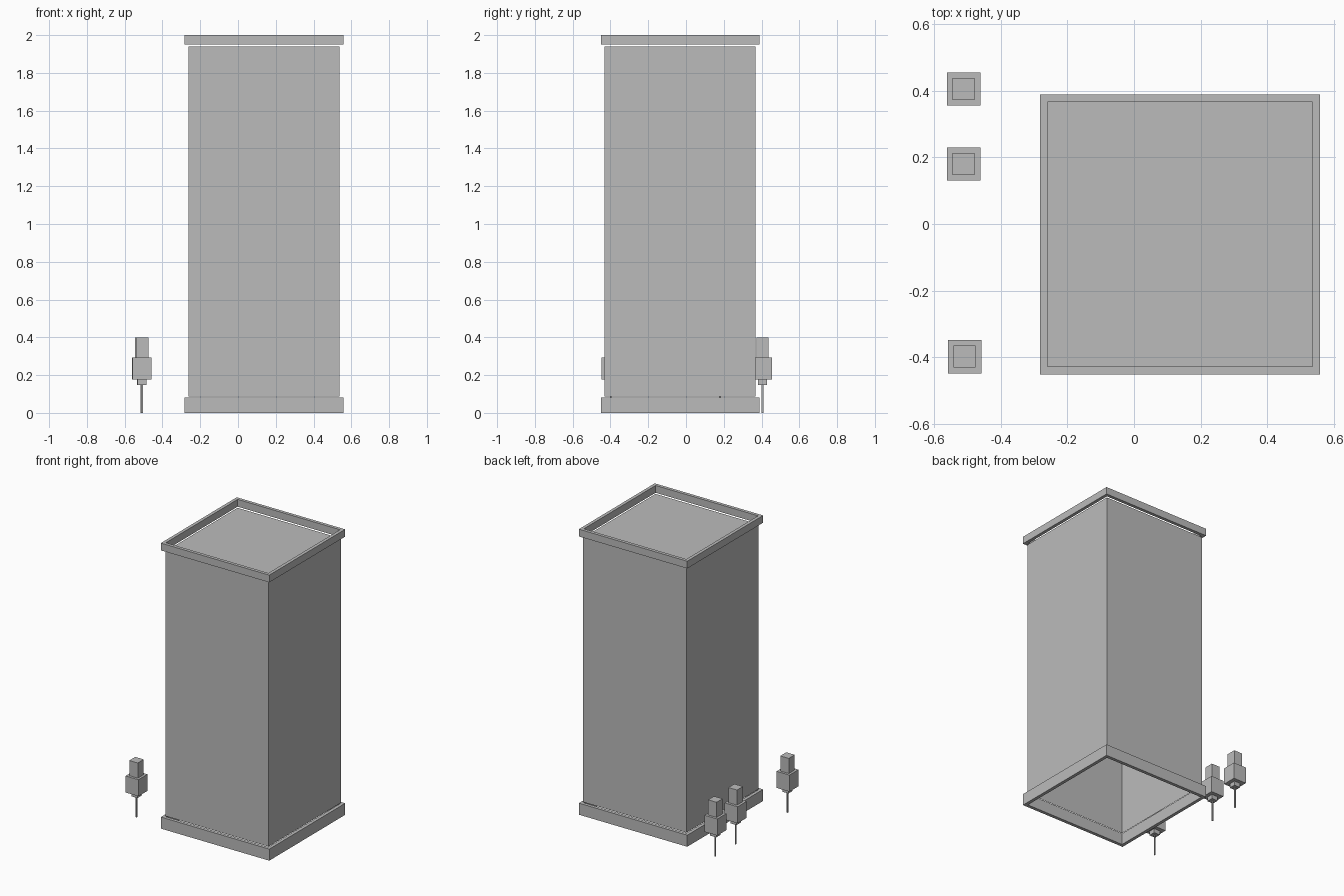
import bpy
import bmesh
from mathutils import Matrix, Vector

if "Cube" in bpy.data.objects:
    bpy.data.objects.remove(bpy.data.objects["Cube"], do_unlink=True)

# One plain grey for everything
GREY = (0.5, 0.5, 0.5, 1.0)
grey = bpy.data.materials.new("plain grey")
grey.use_nodes = True
grey.diffuse_color = GREY
grey.node_tree.nodes["Principled BSDF"].inputs["Base Color"].default_value = GREY


def add_box(bm, x, y, width, z0, z1):
    """Square-plan box; returns its vertices."""
    place = Matrix.Translation((x, y, (z0 + z1) / 2))
    size = Matrix.Diagonal((width, width, z1 - z0, 1))
    return bmesh.ops.create_cube(bm, size=1, matrix=place @ size)["verts"]


def finish(bm, name):
    mesh = bpy.data.meshes.new(name)
    bm.to_mesh(mesh)
    bm.free()
    mesh.materials.append(grey)
    obj = bpy.data.objects.new(name, mesh)
    bpy.context.collection.objects.link(obj)
    return obj


def square_ring(name, x, y, outer, inner, z0, z1):
    """Square frame: bridge an outer and an inner tube of four walls."""
    bm = bmesh.new()
    loops = []
    for width, z in ((outer, z0), (outer, z1), (inner, z1), (inner, z0)):
        h = width / 2
        loops.append([bm.verts.new((x + sx * h, y + sy * h, z))
                      for sx, sy in ((-1, -1), (1, -1), (1, 1), (-1, 1))])
    for a, b in zip(loops, loops[1:] + loops[:1]):
        for i in range(4):
            j = (i + 1) % 4
            bm.faces.new((a[i], a[j], b[j], b[i]))
    bmesh.ops.recalc_face_normals(bm, faces=bm.faces)
    return finish(bm, name)


# Tower: hollow shell with a flat roof, open underneath
TX, TY = 0.138, -0.031
bm = bmesh.new()
add_box(bm, TX, TY, 0.8, 0.086, 1.939)
bm.normal_update()
floor = [f for f in bm.faces if f.normal.dot(Vector((0, 0, -1))) > 0.9]
bmesh.ops.delete(bm, geom=floor, context='FACES')
finish(bm, "tower_shell")

# Plinth and parapet frames
square_ring("base_frame", TX, TY, 0.84, 0.794, 0, 0.081)
square_ring("roof_parapet", TX, TY, 0.84, 0.794, 1.949, 2.0)

# Three posts with stacked blocks: width, bottom, top
POST_PARTS = (
    (0.008, 0, 0.148),
    (0.047, 0.148, 0.178),
    (0.1, 0.178, 0.294),
    (0.066, 0.294, 0.4),
)
POSTS = {"back_post": (-0.511, 0.405),
         "middle_post": (-0.511, 0.18),
         "front_post": (-0.508, -0.398)}
for name, (x, y) in POSTS.items():
    bm = bmesh.new()
    for width, z0, z1 in POST_PARTS:
        add_box(bm, x, y, width, z0, z1)
    finish(bm, name)
